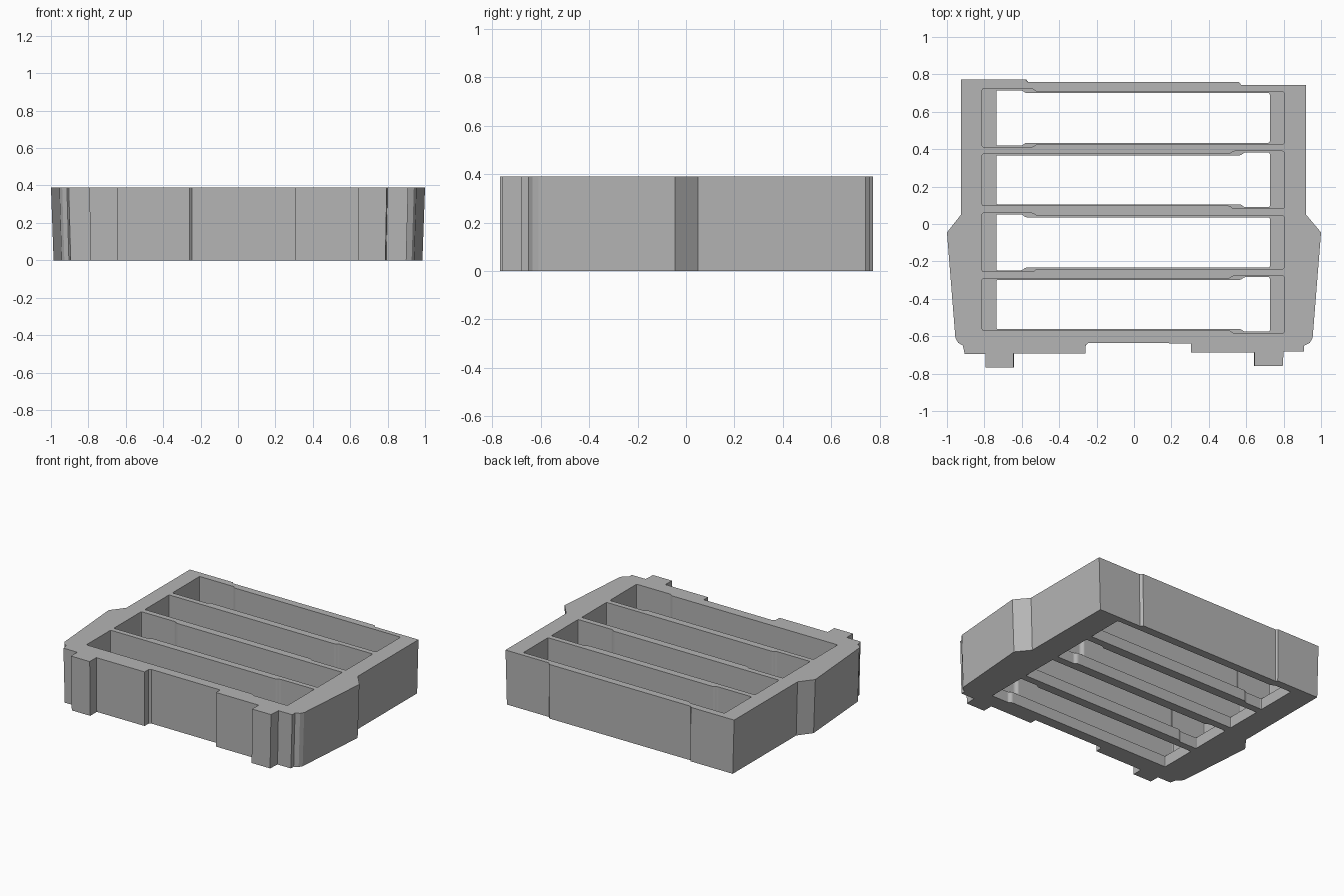
import bpy
import bmesh

HEIGHT = 0.39
LIP = 0.08

cube = bpy.data.objects.get("Cube")
if cube:
    bpy.data.objects.remove(cube, do_unlink=True)

grey = bpy.data.materials.new("plain_grey")
grey.use_nodes = True
colour = (0.46, 0.46, 0.46, 1)
grey.diffuse_color = colour
grey.node_tree.nodes["Principled BSDF"].inputs["Base Color"].default_value = colour


def prism(name, outline, z0, z1, radius=0.0, draft=0.0):
    """Extrude an outline upwards, with optional rounded corners and side draft."""
    bm = bmesh.new()
    face = bm.faces.new([bm.verts.new((x, y, z0)) for x, y in outline])
    if radius:
        bmesh.ops.bevel(bm, geom=list(bm.verts), offset=radius, segments=2,
                        profile=0.5, affect='VERTICES')
        face = bm.faces[:][0]
    top = bmesh.ops.extrude_face_region(bm, geom=[face], use_keep_orig=True)
    for v in top["geom"]:
        if isinstance(v, bmesh.types.BMVert):
            v.co.z = z1
    for v in bm.verts:
        if v.co.z == z0 or abs(v.co.z - z0) < 1e-5:
            v.co.x *= 1 - draft * v.co.x ** 2
    bmesh.ops.recalc_face_normals(bm, faces=bm.faces)
    mesh = bpy.data.meshes.new(name)
    bm.to_mesh(mesh)
    bm.free()
    mesh.materials.append(grey)
    obj = bpy.data.objects.new(name, mesh)
    bpy.context.collection.objects.link(obj)
    return obj


# Frame outline: back edge, left side, front tabs, right side
back = [(-0.925, 0.773), (-0.58, 0.773), (-0.57, 0.76), (0.56, 0.76),
        (0.575, 0.742), (0.92, 0.742)]
left_side = [(0.92, 0.05), (1, -0.045), (0.955, -0.61), (0.94, -0.635), (0.91, -0.65)]
front = [(0.91, -0.682), (0.8, -0.682), (0.795, -0.76), (0.645, -0.76),
         (0.645, -0.686), (0.305, -0.686), (0.305, -0.638), (-0.245, -0.636),
         (-0.26, -0.65), (-0.26, -0.693), (-0.645, -0.693), (-0.645, -0.768),
         (-0.795, -0.768), (-0.795, -0.696), (-0.905, -0.696)]
right_side = [(-x if abs(x) > 0.92 else -x - 0.005, y) for x, y in reversed(left_side)]
frame = prism("slotted_frame", back + left_side + front + right_side, 0, HEIGHT, draft=0.014)


def slot_outline(y0, y1, side, half, step, inset):
    """Long slot whose end on one side is slightly wider."""
    lo, hi, d = y0 + inset, y1 - inset, 0.015
    pts = [(half, lo - d), (half, hi + d), (step, hi + d), (step - 0.02, hi),
           (-half, hi), (-half, lo), (step - 0.02, lo), (step, lo - d)]
    return [(side * x - 0.005, y) for x, y in pts]


# Four slots, each with a wide upper pocket and a narrower opening in the floor
slots = [(0.427, 0.707, -1), (0.098, 0.374, 1), (-0.24, 0.043, -1), (-0.568, -0.292, 1)]
bpy.context.view_layer.objects.active = frame
for y0, y1, side in slots:
    pocket = prism("pocket_cutter", slot_outline(y0, y1, side, 0.807, 0.535, 0),
                   LIP, HEIGHT + 0.1, radius=0.007)
    opening = prism("opening_cutter", slot_outline(y0, y1, side, 0.731, 0.595, 0.007),
                    -0.1, LIP + 0.1, radius=0.007)
    for cutter in (pocket, opening):
        cutter.hide_render = True
        mod = frame.modifiers.new("cut", 'BOOLEAN')
        mod.operation = 'DIFFERENCE'
        mod.solver = 'EXACT'
        mod.object = cutter
        bpy.ops.object.modifier_apply(modifier=mod.name)
        bpy.data.objects.remove(cutter, do_unlink=True)
